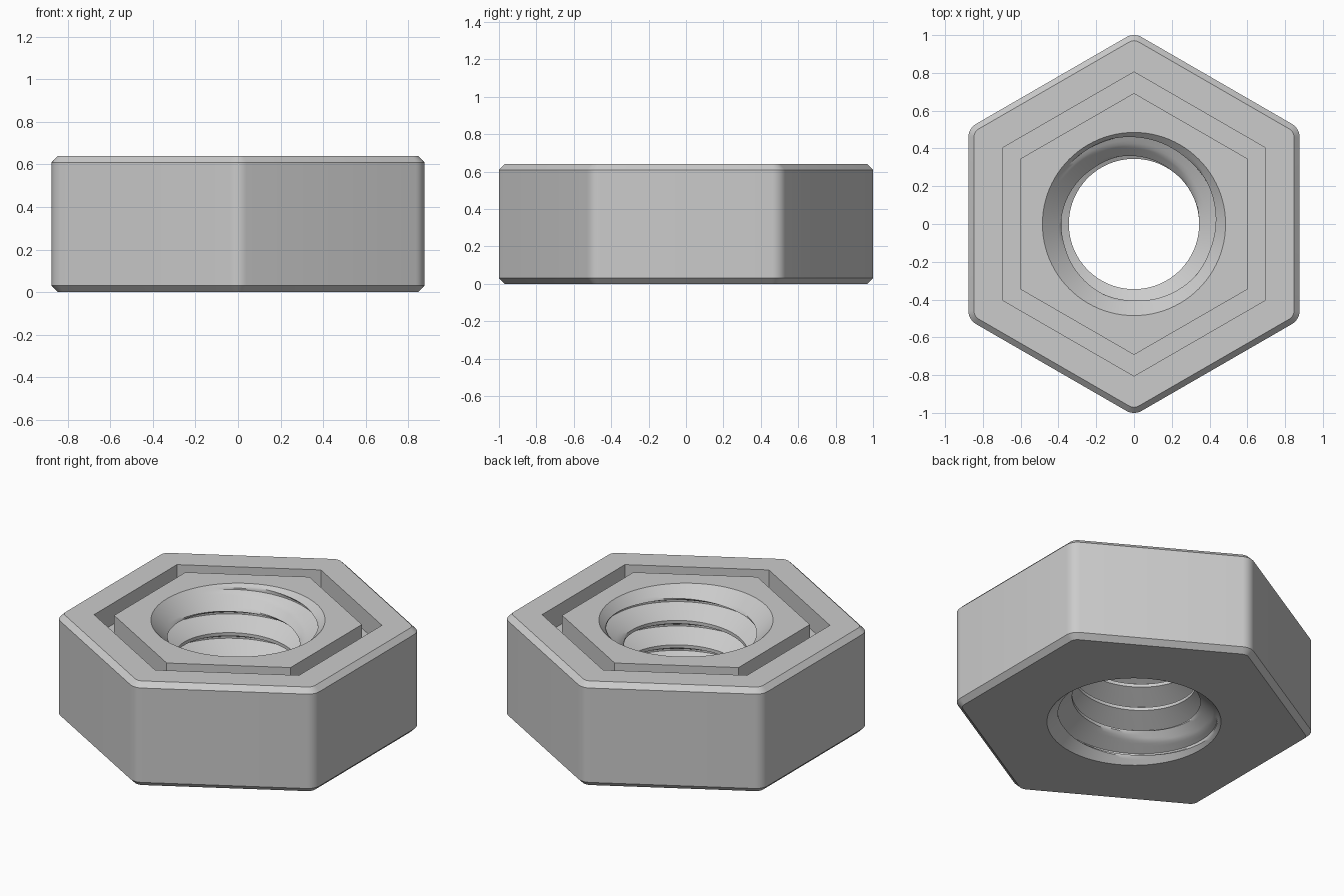
import bpy, bmesh, math

if "Cube" in bpy.data.objects:
    bpy.data.objects.remove(bpy.data.objects["Cube"])

H = 0.64            # nut height
APOTHEM = 0.877     # half distance across flats
CHAMFER = 0.03
GROOVE_DEPTH = 0.13
PITCH, R_MINOR, R_MAJOR, R_MOUTH = 0.15, 0.345, 0.465, 0.485
N = 96              # segments round the bore

bm = bmesh.new()


def hexagon(apothem, z, r=0.0, seg=6):
    """Loop of vertices: hexagon with points on +-y, optionally rounded corners."""
    loop = []
    d = (apothem - r) / math.cos(math.pi / 6)
    for k in range(6):
        a = math.radians(90 + 60 * k)
        turns = [math.radians(-30 + 60 * s / seg) for s in range(seg + 1)] if r else [0.0]
        for t in turns:
            loop.append(bm.verts.new((d * math.cos(a) + r * math.cos(a + t),
                                      d * math.sin(a) + r * math.sin(a + t), z)))
    return loop


def skin(loops):
    """Join successive loops of equal length with quads."""
    for lo, hi in zip(loops, loops[1:]):
        n = len(lo)
        for i in range(n):
            j = (i + 1) % n
            bm.faces.new((lo[i], lo[j], hi[j], hi[i]))


# Outer walls with chamfered rims
skin([hexagon(APOTHEM - CHAMFER, 0, 0.05),
      hexagon(APOTHEM, CHAMFER, 0.08),
      hexagon(APOTHEM, H - CHAMFER, 0.08),
      hexagon(APOTHEM - CHAMFER, H, 0.05)])

# Hexagonal groove in the top face
skin([hexagon(0.697, H), hexagon(0.697, H - GROOVE_DEPTH),
      hexagon(0.60, H - GROOVE_DEPTH), hexagon(0.60, H)])

# Threaded bore: V groove following a helix, opened by a cone at each end
offsets = [-0.075] + [-0.065 + 0.01 * s for s in range(7)] + [0.005 + 0.01 * s for s in range(7)]
rows = [(k, u) for k in range(-5, 2) for u in offsets]
cache = {}


def bore_vert(i, k, u):
    z = 0.5625 + PITCH * (k + i / N) + u
    z = min(max(z, 0.0), H)
    depth = min(max((0.065 - abs(u)) / 0.06, 0.0), 1.0)
    thread = R_MINOR + (R_MAJOR - R_MINOR) * depth
    cone = R_MOUTH - min(z, H - z)
    r = R_MOUTH if z in (0.0, H) else max(thread, cone)
    key = (i % N, round(z, 7), round(r, 7))
    if key not in cache:
        a = 2 * math.pi * (i % N) / N
        cache[key] = bm.verts.new((r * math.cos(a), r * math.sin(a), z))
    return cache[key]


for i in range(N):
    for p, q in zip(rows, rows[1:]):
        quad = (bore_vert(i, *p), bore_vert(i + 1, *p), bore_vert(i + 1, *q), bore_vert(i, *q))
        corners = list(dict.fromkeys(quad))
        if len(corners) > 2:
            bm.faces.new(corners)
bmesh.ops.delete(bm, geom=[v for v in bm.verts if not v.link_faces], context='VERTS')


# Flat end faces
def fill(z, r_min, r_max):
    edges = [e for e in bm.edges if e.is_boundary and
             all(abs(v.co.z - z) < 1e-5 and r_min < v.co.xy.length < r_max for v in e.verts)]
    bmesh.ops.triangle_fill(bm, use_beauty=True, use_dissolve=False, edges=edges,
                            normal=(0, 0, 1 if z else -1))


fill(0.0, 0, 2)       # underside
fill(H, 0.75, 2)      # outer rim
fill(H, 0, 0.75)      # inner land

bmesh.ops.remove_doubles(bm, verts=bm.verts[:], dist=1e-5)
bmesh.ops.recalc_face_normals(bm, faces=bm.faces[:])

mesh = bpy.data.meshes.new("hex_nut")
bm.to_mesh(mesh)
bm.free()
nut = bpy.data.objects.new("hex_nut", mesh)
bpy.context.collection.objects.link(nut)

steel = bpy.data.materials.new("light grey steel")
steel.diffuse_color = (0.6, 0.6, 0.6, 1)
steel.use_nodes = True
steel.node_tree.nodes["Principled BSDF"].inputs["Base Color"].default_value = steel.diffuse_color
mesh.materials.append(steel)

bpy.context.view_layer.objects.active = nut
nut.select_set(True)
bpy.ops.object.shade_smooth_by_angle(angle=math.radians(30))
